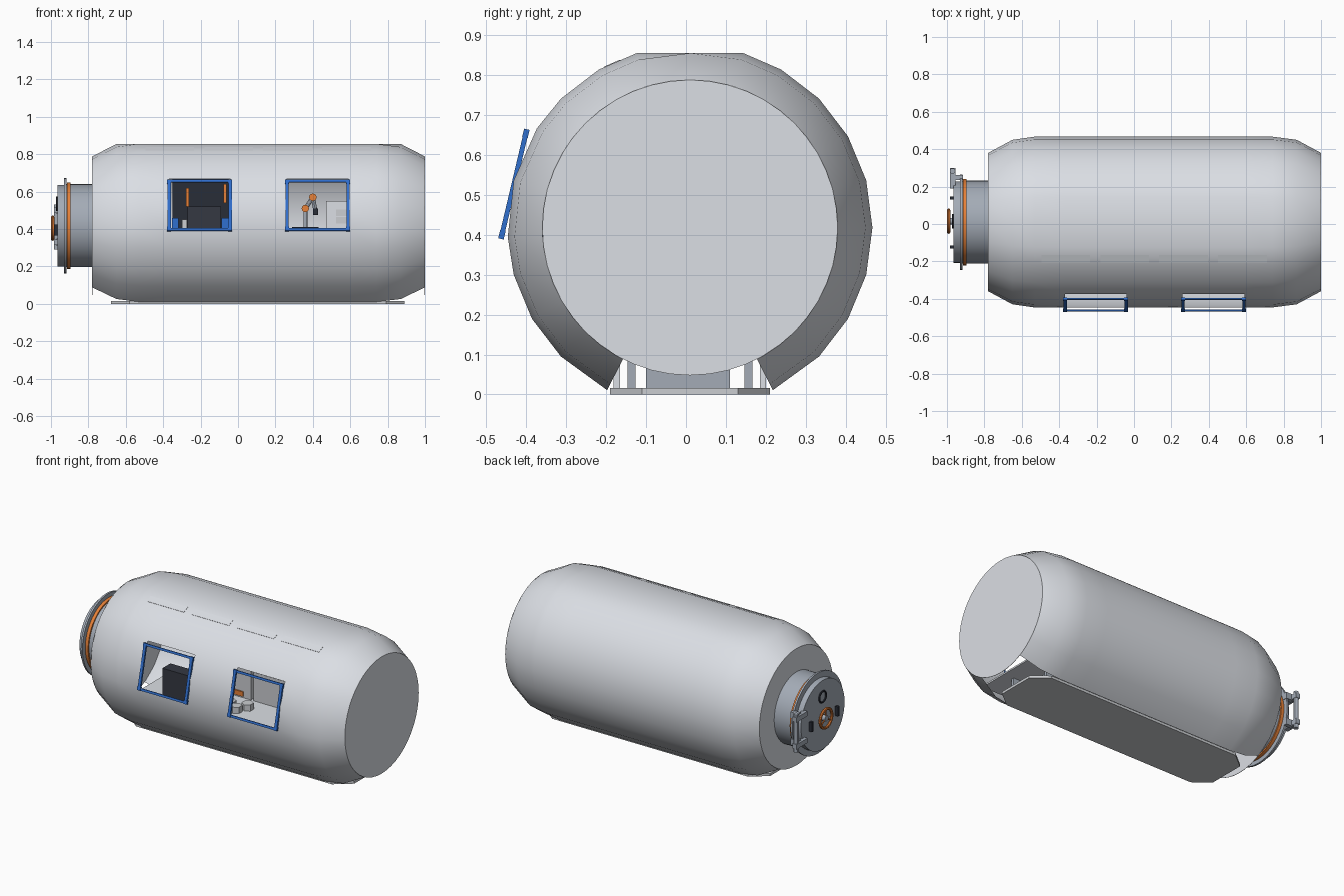
import bpy, bmesh, math
from mathutils import Matrix, Vector

cube = bpy.data.objects.get("Cube")
if cube:
    bpy.data.objects.remove(cube, do_unlink=True)

CY, CZ = 0.01, 0.418   # hull axis


def material(name, color):
    m = bpy.data.materials.new(name)
    m.use_nodes = True
    m.diffuse_color = (*color, 1)
    m.node_tree.nodes["Principled BSDF"].inputs["Base Color"].default_value = (*color, 1)
    return m


WHITE = material("hull_white", (0.71, 0.735, 0.78))
PANEL = material("panel_grey", (0.60, 0.615, 0.64))
STEEL = material("steel_grey", (0.37, 0.41, 0.47))
ORANGE = material("orange", (0.80, 0.22, 0.04))
BLUE = material("blue", (0.03, 0.16, 0.62))
DARK = material("dark_navy", (0.022, 0.026, 0.038))
SLATE = material("slate", (0.035, 0.04, 0.055))


def finish(name, bm, mat, smooth=False):
    bmesh.ops.recalc_face_normals(bm, faces=bm.faces)
    me = bpy.data.meshes.new(name)
    bm.to_mesh(me)
    bm.free()
    me.materials.append(mat)
    ob = bpy.data.objects.new(name, me)
    bpy.context.collection.objects.link(ob)
    if smooth:
        bpy.ops.object.select_all(action='DESELECT')
        ob.select_set(True)
        bpy.context.view_layer.objects.active = ob
        bpy.ops.object.shade_smooth_by_angle()
    return ob


def box(name, xs, ys, zs, mat):
    bm = bmesh.new()
    size = [s[1] - s[0] for s in (xs, ys, zs)]
    mid = [(s[0] + s[1]) / 2 for s in (xs, ys, zs)]
    bmesh.ops.create_cube(bm, size=1, matrix=Matrix.Translation(mid) @ Matrix.Diagonal((*size, 1)))
    return finish(name, bm, mat)


def rod(name, a, b, r, mat, sides=24):
    """Cylinder between two points."""
    a, b = Vector(a), Vector(b)
    turn = (b - a).to_track_quat('Z', 'Y').to_matrix().to_4x4()
    bm = bmesh.new()
    bmesh.ops.create_cone(bm, cap_ends=True, segments=sides, radius1=r, radius2=r,
                          depth=(b - a).length, matrix=Matrix.Translation((a + b) / 2) @ turn)
    return finish(name, bm, mat, sides > 8)


def disc(name, x0, x1, r, mat, y=CY, z=CZ, sides=48):
    return rod(name, (x0, y, z), (x1, y, z), r, mat, sides)


def ring(name, x, y, z, major, minor, mat):
    bpy.ops.mesh.primitive_torus_add(location=(x, y, z), rotation=(0, math.pi / 2, 0), major_segments=24,
                                     minor_segments=8, major_radius=major, minor_radius=minor)
    ob = bpy.context.object
    ob.name = name
    ob.data.materials.append(mat)
    bpy.ops.object.shade_smooth_by_angle()


# Hull: lathed barrel, open underneath, flattened on top, with two window openings
windows = [(-0.37, -0.04), (0.26, 0.59)]
profile = [(-0.78, 0.37), (-0.65, 0.44), (-0.53, 0.457)]
profile += [(x, 0.457) for w in windows for x in w]
profile += [(0.74, 0.457), (0.87, 0.44), (1.0, 0.37)]
angles = [-63, -45, -30, -15, 0, 15, 30, 45, 60, 73, 90, 107, 120, 135, 147, 165, 183, 195, 210, 225, 243]
bm = bmesh.new()
grid = []
for x, r in profile:
    row = []
    for a in angles:
        t = math.radians(a)
        row.append(bm.verts.new((x, CY + r * math.cos(t), min(CZ + r * math.sin(t), 0.855))))
    grid.append(row)
for i in range(len(profile) - 1):
    for j in range(len(angles) - 1):
        if i in (3, 5) and 147 <= angles[j] < 183:
            continue
        bm.faces.new((grid[i][j], grid[i + 1][j], grid[i + 1][j + 1], grid[i][j + 1]))
finish("hull", bm, WHITE, True)
disc("right_end_cap", 0.998, 1.0, 0.37, WHITE)
disc("left_end_cap", -0.78, -0.778, 0.37, WHITE)

# Thin flush roof panels
for i in range(4):
    p = box("roof_panel", (-0.13, 0.13), (-0.022, 0.022), (-0.001, 0.001), WHITE)
    p.location = (-0.365 + 0.315 * i, -0.185, 0.829)
    p.rotation_euler = (math.radians(23.4), 0, 0)

# Tilted window frames
tilt = -math.atan2(0.065, 0.275)
for x0, x1 in windows:
    mid = (x0 + x1) / 2
    half = (x1 - x0) / 2 - 0.002
    parts = [box("frame_rail", (-half, half), (-0.004, 0.004), (s * 0.133 - 0.007, s * 0.133 + 0.007), BLUE)
             for s in (-1, 1)]
    parts += [box("frame_post", (s * half - 0.009, s * half + 0.009), (-0.006, 0.006), (-0.141, 0.141), BLUE)
              for s in (-1, 1)]
    parts += [box("frame_corner", (s * half - 0.011, s * half + 0.011), (-0.007, 0.007),
                  (t * 0.13 - 0.011, t * 0.13 + 0.011), BLUE) for s in (-1, 1) for t in (-1, 1)]
    for p in parts:
        p.location = (mid, -0.431, 0.527)
        p.rotation_euler = (tilt, 0, 0)

# Base plate with clipped corners
bm = bmesh.new()
outline = [(-0.68, -0.11), (-0.58, -0.19), (0.79, -0.19), (0.89, -0.11),
           (0.89, 0.13), (0.79, 0.21), (-0.58, 0.21), (-0.68, 0.13)]
face = bm.faces.new([bm.verts.new((x, y, 0)) for x, y in outline])
top = bmesh.ops.extrude_face_region(bm, geom=[face])["geom"]
bmesh.ops.translate(bm, vec=(0, 0, 0.016), verts=[v for v in top if isinstance(v, bmesh.types.BMVert)])
finish("base_plate", bm, PANEL)

# Underfloor tank, rails, skirts and deck
box("underfloor_tank", (-0.5, 0.72), (-0.1, 0.11), (0.016, 0.12), STEEL)
for s in (-1, 1):
    y = CY + s * 0.146
    box("floor_rail", (-0.58, 0.79), (y - 0.01, y + 0.01), (0.016, 0.15), STEEL)
    y = CY + s * 0.183
    box("floor_skirt", (-0.55, 0.76), (y - 0.008, y + 0.008), (0.016, 0.15), WHITE)
box("floor_deck", (-0.65, 0.86), (-0.32, 0.34), (0.15, 0.16), WHITE)

# Airlock tunnel, seal and door
disc("airlock_tunnel", -0.92, -0.78, 0.222, STEEL)
disc("airlock_seal", -0.915, -0.895, 0.231, ORANGE)
disc("airlock_flange", -0.93, -0.918, 0.255, STEEL)
disc("airlock_door", -0.965, -0.93, 0.218, STEEL)
ring("door_wheel", -0.991, 0.015, 0.405, 0.059, 0.009, ORANGE)
disc("wheel_shaft", -0.995, -0.96, 0.018, STEEL, 0.015, 0.405, 16)
for i in range(3):
    t = math.radians(90 + 120 * i)
    rod("wheel_spoke", (-0.99, 0.015, 0.405),
        (-0.99, 0.015 + 0.058 * math.cos(t), 0.405 + 0.058 * math.sin(t)), 0.005, ORANGE, 8)
ring("door_porthole_rim", -0.968, 0.015, 0.535, 0.034, 0.006, DARK)
for y in (-0.122, 0.138):
    box("door_handle", (-0.985, -0.965), (y - 0.008, y + 0.008), (0.365, 0.425), DARK)

# Door hinge
rod("hinge_bar", (-0.97, 0.283, 0.29), (-0.97, 0.283, 0.53), 0.015, STEEL, 12)
for z in (0.33, 0.5):
    box("hinge_arm", (-0.985, -0.955), (0.19, 0.3), (z - 0.015, z + 0.015), STEEL)
    box("hinge_bracket", (-0.97, -0.915), (0.235, 0.262), (z - 0.02, z + 0.02), STEEL)

# Left room: rack on a grey cupboard, console and small fittings
box("equipment_rack", (-0.35, -0.05), (0.22, 0.3), (0.36, 0.7), DARK)
box("rack_cupboard", (-0.35, -0.05), (0.2, 0.3), (0.16, 0.36), PANEL)
box("cupboard_bar", (-0.17, -0.1), (0.192, 0.2), (0.17, 0.2), ORANGE)
box("console", (-0.27, -0.09), (-0.37, -0.29), (0.2, 0.52), SLATE)
box("console_side", (-0.3, -0.272), (0.19, 0.22), (0.36, 0.45), PANEL)
for x, z in ((-0.27, 0.62), (-0.07, 0.64)):
    box("rack_strip", (x - 0.008, x + 0.008), (0.21, 0.22), (z - 0.1, z), ORANGE)
for x in (-0.335, -0.07):
    box("blue_box", (x - 0.018, x + 0.018), (0.18, 0.22), (0.4, 0.46), BLUE)

# Right room: hexagonal stools, cabinet and bench
for x, y in ((-0.095, 0.06), (-0.03, 0.025), (0.005, 0.09)):
    rod("hexagonal_stool", (x, y, 0.16), (x, y, 0.2), 0.035, PANEL, 6)
box("cabinet", (0.47, 0.62), (0.1, 0.3), (0.16, 0.55), WHITE)
for z in (0.43, 0.47):
    box("cabinet_drawer", (0.525, 0.6), (0.092, 0.1), (z, z + 0.035), PANEL)
box("bench", (-0.03, 0.24), (0.2, 0.32), (0.16, 0.34), PANEL)

# Jointed arm on a pedestal
Y = 0.15
joints = [(0.36, Y, 0.4), (0.36, Y, 0.51), (0.4, Y, 0.57), (0.415, Y, 0.49)]
box("arm_pedestal", (0.29, 0.43), (Y - 0.07, Y + 0.07), (0.16, 0.41), DARK)
for a, b in zip(joints, joints[1:]):
    rod("arm_link", a, b, 0.011, STEEL, 12)
for x, y, z in joints[1:3]:
    rod("arm_joint", (x, Y - 0.025, z), (x, Y + 0.025, z), 0.02, ORANGE, 12)
box("arm_gripper", (0.402, 0.428), (Y - 0.015, Y + 0.015), (0.475, 0.51), DARK)
